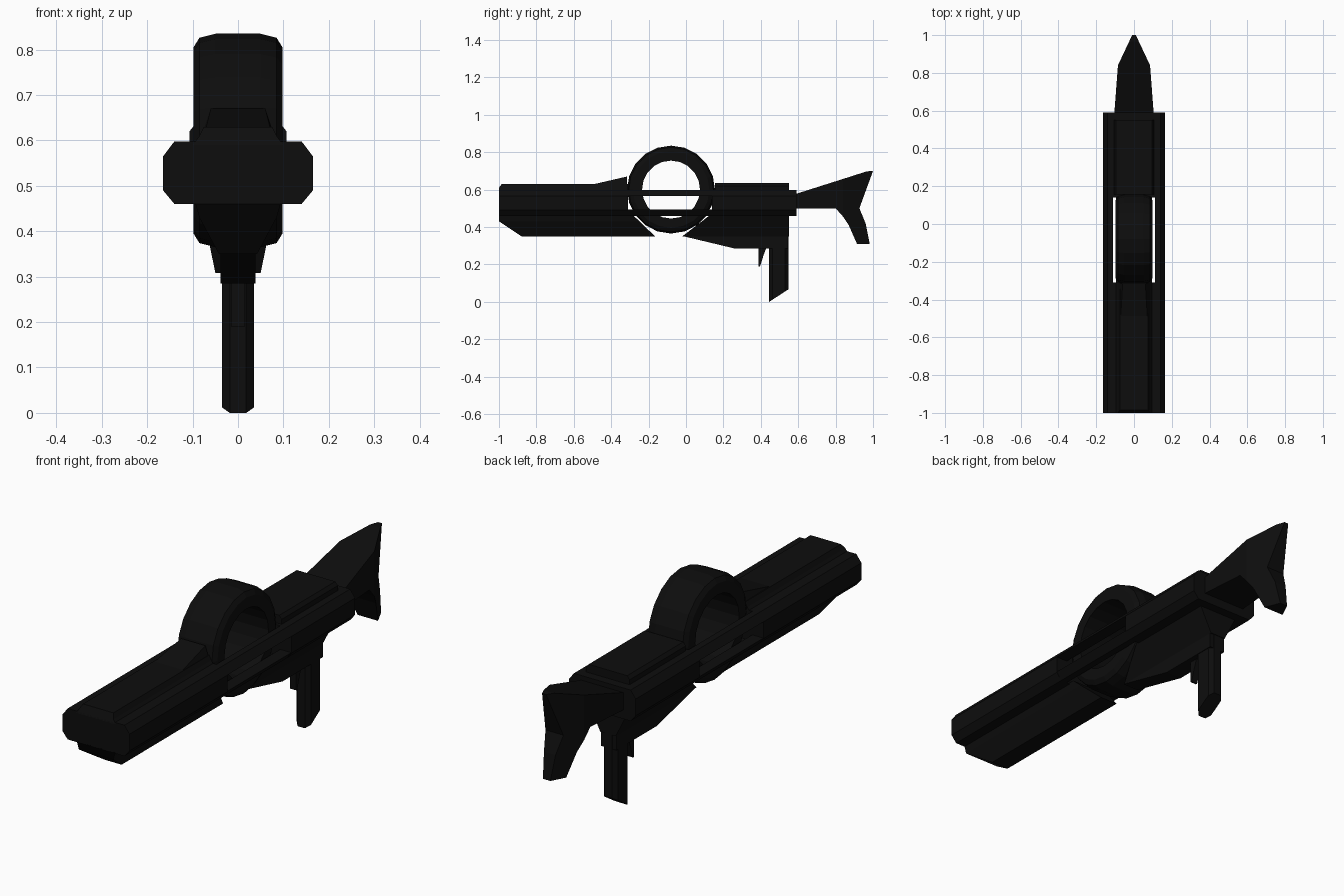
import bpy, bmesh, math

if "Cube" in bpy.data.objects:
    bpy.data.objects.remove(bpy.data.objects["Cube"])

black = bpy.data.materials.new("black_metal")
black.diffuse_color = (0.004, 0.004, 0.004, 1)
black.use_nodes = True
black.node_tree.nodes["Principled BSDF"].inputs["Base Color"].default_value = black.diffuse_color


def finish(name, bm):
    bmesh.ops.recalc_face_normals(bm, faces=bm.faces)
    me = bpy.data.meshes.new(name)
    bm.to_mesh(me)
    bm.free()
    me.materials.append(black)
    ob = bpy.data.objects.new(name, me)
    bpy.context.collection.objects.link(ob)
    return ob


def bridge(name, a, b):
    """Solid between two matching outlines."""
    bm = bmesh.new()
    va = [bm.verts.new(p) for p in a]
    vb = [bm.verts.new(p) for p in b]
    n = len(a)
    bm.faces.new(va)
    bm.faces.new(vb[::-1])
    for i in range(n):
        j = (i + 1) % n
        bm.faces.new((va[i], va[j], vb[j], vb[i]))
    return finish(name, bm)


def along_y(name, section, y0, y1):
    """Extrude an xz section; the ends may depend on z."""
    f0 = y0 if callable(y0) else lambda z: y0
    f1 = y1 if callable(y1) else lambda z: y1
    return bridge(name, [(x, f0(z), z) for x, z in section],
                  [(x, f1(z), z) for x, z in section])


def along_x(name, profile, w):
    """Extrude a yz profile to both sides; the half width may vary."""
    f = w if callable(w) else lambda y, z: w
    return bridge(name, [(-f(y, z), y, z) for y, z in profile],
                  [(f(y, z), y, z) for y, z in profile])


def sym(half):
    return half + [(-x, z) for x, z in half[::-1]]


# Front shroud: upper block, side rails and tapered lower half
along_y("front_upper", sym([(0.10, 0.59), (0.085, 0.61), (0.075, 0.63)]),
        lambda z: -1 if z < 0.62 else -0.985, -0.31)
rail = sym([(0.14, 0.46), (0.165, 0.49), (0.165, 0.565), (0.14, 0.598)])
along_y("front_rail_block", rail, -1, -0.31)
along_y("front_lower", sym([(0.042, 0.35), (0.085, 0.43), (0.095, 0.465)]),
        lambda z: -1 + max(0, 0.43 - z) * 1.5,
        lambda z: -0.285 + (0.465 - z) * 1.04)

# Sight wedge on top of the shroud
bridge("top_wedge",
       [(-0.075, -0.49, 0.625), (0.075, -0.49, 0.625), (0.07, -0.488, 0.63), (-0.07, -0.488, 0.63)],
       [(-0.075, -0.315, 0.625), (0.075, -0.315, 0.625), (0.06, -0.315, 0.67), (-0.06, -0.315, 0.67)])

# Slim rail bars passing the ring
for side, s in (("left", -1), ("right", 1)):
    along_y("upper_bar_" + side,
            [(s * x, z) for x, z in [(0.11, 0.565), (0.165, 0.565), (0.14, 0.598), (0.11, 0.598)]],
            -0.32, 0.16)
    along_y("lower_bar_" + side,
            [(s * x, z) for x, z in [(0.11, 0.46), (0.14, 0.46), (0.165, 0.493), (0.11, 0.493)]],
            -0.32, 0.16)

# Ring with rounded outer edge
bm = bmesh.new()
section = sym([(0.098, 0.155), (0.098, 0.205), (0.085, 0.226), (0.05, 0.235)])
N = 20
loops = []
for i in range(N):
    a = 2 * math.pi * i / N
    loops.append([bm.verts.new((x, -0.08 + r * math.sin(a), 0.6 + r * math.cos(a)))
                  for x, r in section])
for i in range(N):
    p, q = loops[i], loops[(i + 1) % N]
    for k in range(len(section)):
        m = (k + 1) % len(section)
        bm.faces.new((p[k], p[m], q[m], q[k]))
finish("ring", bm)

# Receiver: rail block, top cover, belly and keel
along_y("rear_rail_block", rail, 0.14, 0.59)
along_y("rear_cover", sym([(0.107, 0.59), (0.107, 0.62), (0.095, 0.635)]), 0.155, 0.55)
along_x("rear_belly", [(-0.02, 0.35), (0.55, 0.35), (0.55, 0.465), (0.13, 0.465)],
        lambda y, z: 0.038 + (z - 0.35) * 0.5)
along_x("keel", [(-0.02, 0.352), (0.26, 0.285), (0.545, 0.285), (0.545, 0.352)], 0.038)

# Grip with chamfered vertical corners
w, c = 0.035, 0.018
plan = [(-w, 0.445 + c), (-c, 0.445), (c, 0.445), (w, 0.445 + c),
        (w, 0.547 - c), (c, 0.547), (-c, 0.547), (-w, 0.547 - c)]
bridge("grip", [(x, y, (y - 0.445) * 0.65) for x, y in plan],
       [(x, y, 0.36) for x, y in plan])

along_x("trigger", [(0.388, 0.29), (0.43, 0.29), (0.415, 0.25), (0.396, 0.19), (0.388, 0.19)], 0.015)

# Stock: tapering neck and forked tail narrowing to the back
along_x("stock_neck", [(0.55, 0.5), (0.80, 0.5), (0.84, 0.455), (0.84, 0.657), (0.55, 0.565)],
        lambda y, z: 0.107 - (y - 0.55) * 0.076)
along_x("stock_tail", [(0.84, 0.455), (0.87, 0.41), (0.915, 0.308), (0.982, 0.31), (0.96, 0.42),
                       (0.927, 0.5), (1.0, 0.70), (0.965, 0.697), (0.84, 0.657)],
        lambda y, z: 0.085 - (y - 0.84) * 0.47)
